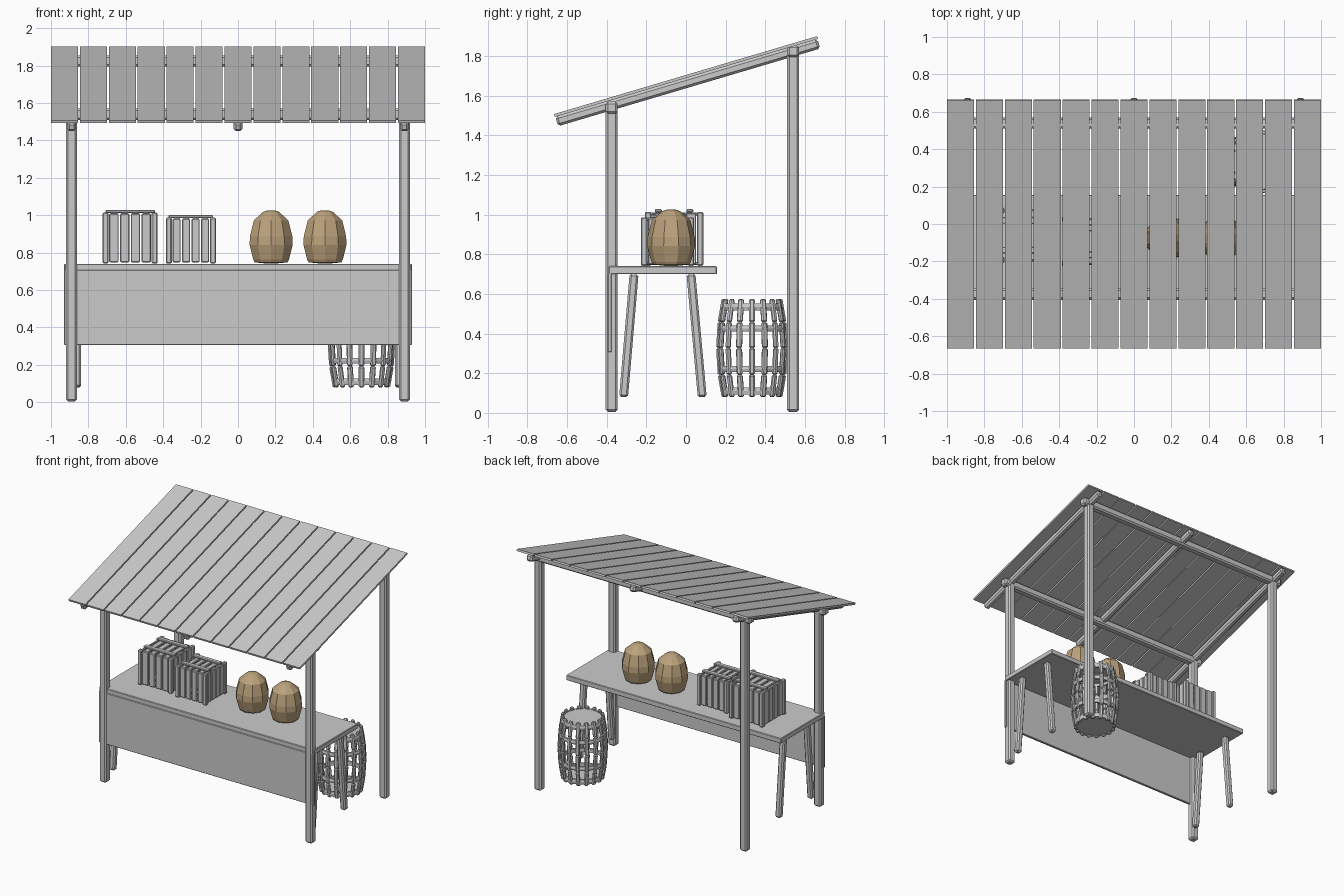
import bpy, bmesh
from math import sin, cos, pi, radians, atan2, hypot
from mathutils import Matrix, Vector

if "Cube" in bpy.data.objects:
    bpy.data.objects.remove(bpy.data.objects["Cube"])


def finish(name, bm, mat=None):
    bmesh.ops.recalc_face_normals(bm, faces=bm.faces)
    me = bpy.data.meshes.new(name)
    bm.to_mesh(me)
    bm.free()
    ob = bpy.data.objects.new(name, me)
    bpy.context.collection.objects.link(ob)
    if mat:
        me.materials.append(mat)
    return ob


def add_box(bm, size, loc, rot=Matrix.Identity(4), bevel=0.0):
    """Chamfered box, merged into bm."""
    tmp = bmesh.new()
    bmesh.ops.create_cube(tmp, size=1, matrix=Matrix.Diagonal((*size, 1)))
    if bevel:
        bmesh.ops.bevel(tmp, geom=tmp.edges[:], offset=bevel, segments=1, affect='EDGES')
    tmp.transform(Matrix.Translation(loc) @ rot)
    me = bpy.data.meshes.new("tmp")
    tmp.to_mesh(me)
    tmp.free()
    bm.from_mesh(me)
    bpy.data.meshes.remove(me)


def box(name, size, loc, rot=Matrix.Identity(4), bevel=0.0):
    bm = bmesh.new()
    add_box(bm, size, loc, rot, bevel)
    return finish(name, bm)


def lathe(name, profile, n, loc, loop=False, phase=0.0, mat=None):
    """Revolve (r, z) points; loop makes a ring, otherwise both ends are capped."""
    bm = bmesh.new()
    rings = [[bm.verts.new((loc[0] + r * cos(phase + 2 * pi * i / n),
                            loc[1] + r * sin(phase + 2 * pi * i / n),
                            loc[2] + z)) for i in range(n)] for r, z in profile]
    pairs = list(zip(rings, rings[1:])) + ([(rings[-1], rings[0])] if loop else [])
    for a, b in pairs:
        for i in range(n):
            j = (i + 1) % n
            bm.faces.new((a[i], a[j], b[j], b[i]))
    if not loop:
        bm.faces.new(rings[0])
        bm.faces.new(rings[-1])
    return finish(name, bm, mat)


# Roof: planks and rafters share one slope
slope = radians(16.5)
tilt = Matrix.Rotation(slope, 4, 'X')
normal = Vector((0, -sin(slope), cos(slope)))
roof_c = Vector((0, 0, 1.697))
for i in range(13):
    box("roof_plank", (0.145, 1.385, 0.015), roof_c + Vector(((i - 6) * 0.1546, 0, 0)), tilt)
for x in (-0.89, 0, 0.89):
    box("rafter", (0.048, 1.38, 0.05), roof_c + Vector((x, 0, 0)) - normal * 0.032, tilt, 0.012)

# Posts and cross beams
for y, top in ((-0.375, 1.57), (0.54, 1.855)):
    for x in (-0.89, 0.89):
        box("post", (0.06, 0.06, top - 0.005), (x, y, (top + 0.005) / 2), bevel=0.011)
    box("cross_beam", (1.91, 0.06, 0.06), (0, y, top - 0.03), bevel=0.011)

# Counter with front panel and splayed legs
box("counter_top", (1.86, 0.545, 0.04), (0, -0.117, 0.72), bevel=0.004)
box("front_panel", (1.86, 0.02, 0.40), (0, -0.385, 0.507), bevel=0.003)
for x in (-0.862, 0.862):
    for y0, y1 in ((-0.315, -0.262), (0.082, 0.025)):
        dy, dz = y1 - y0, 0.62
        box("counter_leg", (0.045, 0.045, hypot(dy, dz)), (x, (y0 + y1) / 2, 0.39),
            Matrix.Rotation(-atan2(dy, dz), 4, 'X'), 0.01)


def crate(cx, cy, w, z0, h):
    """Square slatted crate."""
    bm = bmesh.new()
    post = 0.032
    for sx in (-1, 1):
        for sy in (-1, 1):
            add_box(bm, (post, post, h), (cx + sx * (w - post) / 2, cy + sy * (w - post) / 2,
                                          z0 + h / 2), bevel=0.006)
    span = w - 2 * post
    step = span / 4
    for k in range(4):
        t = (k - 1.5) * step
        for s in (-1, 1):
            off = s * (w / 2 - 0.016)
            add_box(bm, (step - 0.008, 0.016, h - 0.014), (cx + t, cy + off, z0 + h / 2), bevel=0.004)
            add_box(bm, (0.016, step - 0.008, h - 0.014), (cx + off, cy + t, z0 + h / 2), bevel=0.004)
        for z in (z0 + 0.012, z0 + h - 0.010):
            add_box(bm, (step - 0.016, w - 0.03, 0.016), (cx + t, cy, z), bevel=0.004)
    for s in (-1, 1):
        add_box(bm, (w - 0.03, 0.035, 0.016), (cx, cy + s * w * 0.27, z0 + h + 0.006), bevel=0.004)
    finish("crate", bm)


crate(-0.577, -0.06, 0.295, 0.742, 0.272)
crate(-0.252, -0.093, 0.268, 0.742, 0.245)

# Jars
clay = bpy.data.materials.new("clay")
clay.diffuse_color = (0.50, 0.36, 0.20, 1)
clay.use_nodes = True
clay.node_tree.nodes["Principled BSDF"].inputs["Base Color"].default_value = clay.diffuse_color
for x in (0.177, 0.465):
    lathe("jar", [(0.03, 0), (0.092, 0.006), (0.1, 0.02), (0.121, 0.1), (0.119, 0.145),
                  (0.097, 0.23), (0.045, 0.276), (0.02, 0.284)],
          10, (x, -0.075, 0.742), phase=pi / 10, mat=clay)

# Barrel: segmented staves, hoops and two lids
bx, by = 0.66, 0.333


def barrel_r(z):
    return 0.17 - 0.028 * ((z - 0.327) / 0.248) ** 2


bm = bmesh.new()
cuts = (0.08, 0.193, 0.327, 0.458, 0.575)
for i in range(16):
    turn = Matrix.Rotation(2 * pi * i / 16, 4, 'Z')
    for a, b in zip(cuts, cuts[1:]):
        ra, rb = barrel_r(a), barrel_r(b)
        lean = Matrix.Rotation(atan2(rb - ra, b - a), 4, 'Y')
        pos = turn @ Vector(((ra + rb) / 2, 0, (a + b) / 2))
        add_box(bm, (0.022, 0.03, hypot(b - a, rb - ra)), pos + Vector((bx, by, 0)),
                turn @ lean, 0.007)
finish("barrel_staves", bm)
for z, h in ((0.535, 0.036), (0.425, 0.03), (0.222, 0.03), (0.11, 0.036)):
    r = barrel_r(z)
    lathe("barrel_hoop", [(r - 0.012, -h / 2), (r + 0.004, -h / 2), (r + 0.008, 0),
                          (r + 0.004, h / 2), (r - 0.012, h / 2)], 16, (bx, by, z), loop=True)
for z in (0.10, 0.545):
    lathe("barrel_lid", [(0.14, -0.006), (0.14, 0.006)], 16, (bx, by, z))
